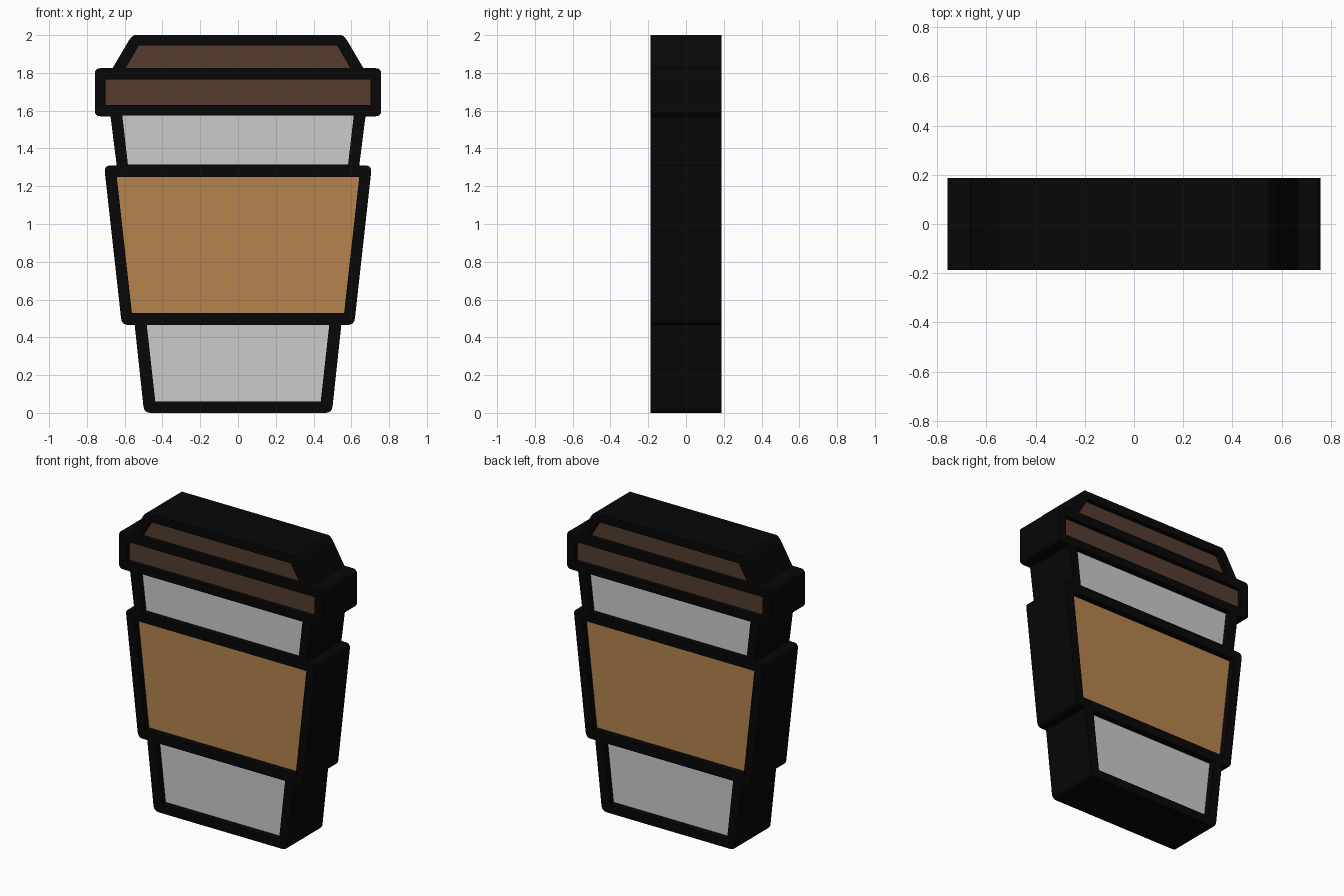
import bpy, bmesh
from mathutils import Vector

if "Cube" in bpy.data.objects:
    bpy.data.objects.remove(bpy.data.objects["Cube"])

DEPTH = 0.187


def material(name, rgb):
    m = bpy.data.materials.new(name)
    m.diffuse_color = (*rgb, 1)
    m.use_nodes = True
    m.node_tree.nodes["Principled BSDF"].inputs["Base Color"].default_value = m.diffuse_color
    return m


def rounded(points, steps=4):
    """Replace each (x, z, radius) corner by a small curve when radius > 0."""
    out = []
    n = len(points)
    for i, (x, z, r) in enumerate(points):
        p = Vector((x, z))
        if r == 0:
            out.append(p)
            continue
        a = p + (Vector(points[i - 1][:2]) - p).normalized() * r
        b = p + (Vector(points[(i + 1) % n][:2]) - p).normalized() * r
        for k in range(steps + 1):
            t = k / steps
            out.append(a * (1 - t) ** 2 + p * 2 * t * (1 - t) + b * t * t)
    return out


def mirrored(half):
    """Close a right-hand half profile (bottom to top) with its mirror image."""
    return rounded(half + [(-x, z, r) for x, z, r in reversed(half)])


def ring(bm, profile, y):
    return [bm.verts.new((p.x, y, p.y)) for p in profile]


def wall(bm, a, b):
    """Bridge two matching rings with quads."""
    for i in range(len(a)):
        bm.faces.new((a[i - 1], a[i], b[i], b[i - 1]))


def finish(bm, name, mat):
    me = bpy.data.meshes.new(name)
    bm.to_mesh(me)
    bm.free()
    ob = bpy.data.objects.new(name, me)
    bpy.context.collection.objects.link(ob)
    if mat:
        me.materials.append(mat)
    return ob


black = material("outline_black", (0.002, 0.002, 0.002))
brown = material("lid_brown", (0.09, 0.046, 0.028))
tan = material("sleeve_tan", (0.46, 0.23, 0.076))

# Black silhouette: cup foot, sleeve, cup neck, lid rim, lid dome
outline = mirrored([
    (0.497, 0.0, 0.035), (0.547, 0.465, 0),
    (0.615, 0.465, 0.035), (0.709, 1.31, 0.035),
    (0.642, 1.31, 0), (0.675, 1.57, 0),
    (0.758, 1.57, 0.03), (0.758, 1.825, 0.03),
    (0.664, 1.825, 0), (0.57, 1.985, 0.02), (0.55, 2.0, 0)])

# Coloured panels: bottom z, half width, top z, half width, recess, material
panels = {
    "cup_lower_panel": (0.06, 0.438, 0.465, 0.483, 0.04, None),
    "sleeve_panel": (0.53, 0.562, 1.25, 0.642, 0.04, tan),
    "cup_upper_panel": (1.315, 0.583, 1.575, 0.613, 0.04, None),
    "lid_rim_panel": (1.63, 0.702, 1.765, 0.702, 0.03, brown),
    "lid_top_panel": (1.825, 0.595, 1.945, 0.525, 0.03, brown),
}
windows = {n: mirrored([(p[1], p[0], 0), (p[3], p[2], 0)])
           for n, p in panels.items()}

# Outline body: front and back faces with recessed windows, plus side wall
bm = bmesh.new()
rims = []
for side in (-1, 1):
    y = side * DEPTH
    edges, recesses = [], []
    for name, loop in [("rim", outline), *windows.items()]:
        vs = ring(bm, loop, y)
        edges += [bm.edges.new((vs[i - 1], vs[i])) for i in range(len(vs))]
        if name == "rim":
            rims.append(vs)
        else:
            recesses.append((vs, ring(bm, loop, y - side * panels[name][4])))
    bmesh.ops.triangle_fill(bm, use_beauty=True, use_dissolve=False,
                            edges=edges, normal=(0, y, 0))
    for outer, inner in recesses:
        wall(bm, outer, inner)
wall(bm, *rims)
bmesh.ops.recalc_face_normals(bm, faces=bm.faces)
finish(bm, "cup_outline", black)

# Recessed panels closing the windows on front and back
for name, loop in windows.items():
    y = DEPTH - panels[name][4]
    bm = bmesh.new()
    bm.faces.new(ring(bm, loop, -y))
    bm.faces.new(reversed(ring(bm, loop, y)))
    finish(bm, name, panels[name][5])
